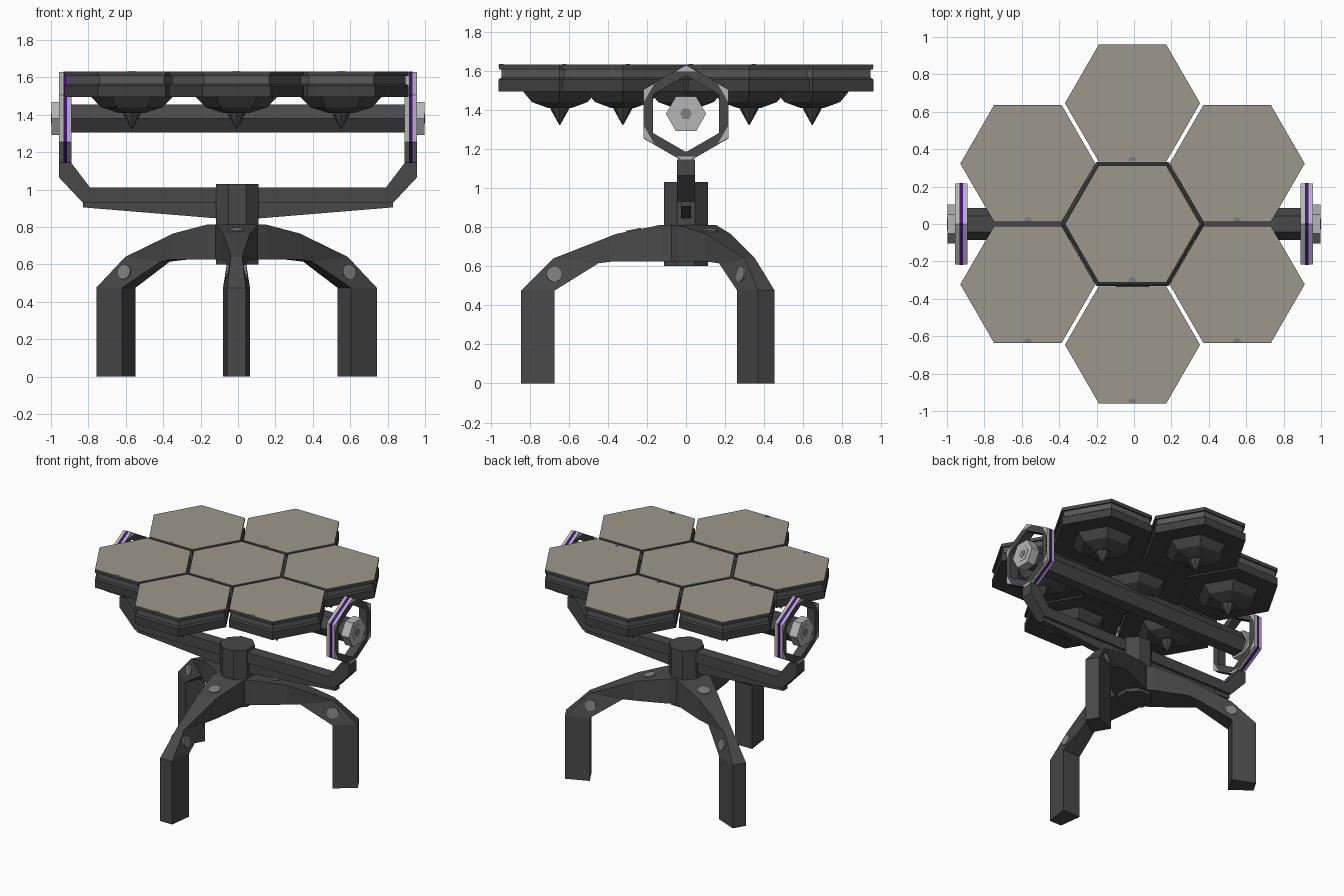
import bpy, bmesh, math
from mathutils import Vector, Matrix

if "Cube" in bpy.data.objects:
    bpy.data.objects.remove(bpy.data.objects["Cube"])

def mat(name, r, g, b):
    m = bpy.data.materials.new(name)
    m.diffuse_color = (r, g, b, 1)
    m.use_nodes = True
    m.node_tree.nodes["Principled BSDF"].inputs["Base Color"].default_value = m.diffuse_color
    return m

TAN = mat("tan panel", .335, .312, .258)
DARK = mat("dark grey frame", .065, .065, .065)
SLAB = mat("charcoal slab", .05, .05, .05)
BAND = mat("mid grey band", .10, .10, .10)
LIGHT = mat("light grey metal", .46, .46, .46)
BOLT = mat("bolt grey", .21, .21, .21)
PURPLE = mat("purple stripe", .07, .003, .25)

OX = -.008  # small sideways offset of the body

def loft(name, sections, material, wrap=False):
    """Skin equal-length point loops; cap the ends unless wrapped."""
    bm = bmesh.new()
    rows = [[bm.verts.new(p) for p in s] for s in sections]
    n = len(rows[0])
    pairs = list(zip(rows, rows[1:])) + ([(rows[-1], rows[0])] if wrap else [])
    for a, b in pairs:
        for i in range(n):
            j = (i + 1) % n
            bm.faces.new((a[i], a[j], b[j], b[i]))
    if not wrap:
        bm.faces.new(rows[0])
        bm.faces.new(rows[-1])
    bmesh.ops.remove_doubles(bm, verts=bm.verts, dist=1e-5)
    bmesh.ops.recalc_face_normals(bm, faces=bm.faces)
    me = bpy.data.meshes.new(name)
    bm.to_mesh(me)
    bm.free()
    me.materials.append(material)
    ob = bpy.data.objects.new(name, me)
    bpy.context.collection.objects.link(ob)
    return ob

def stack(name, n, turn, cx, cy, levels, material):
    """Regular n-gon layers along z: levels = [(z, radius), ...]."""
    return loft(name, [[(cx + r * math.cos(turn + 2 * math.pi * i / n),
                         cy + r * math.sin(turn + 2 * math.pi * i / n), z)
                        for i in range(n)] for z, r in levels], material)

def hex_yz(x, r, turn=0.0, zc=1.38, cut=0.0):
    """Hexagon in the yz plane, optionally with its corners cut off."""
    c = [Vector((x, r * math.cos(turn + k * math.pi / 3), zc + r * math.sin(turn + k * math.pi / 3)))
         for k in range(6)]
    if not cut:
        return c
    return [p for k in range(6) for p in (c[k].lerp(c[k - 1], cut), c[k].lerp(c[(k + 1) % 6], cut))]

def plate_xz(name, half, width, material):
    """Half profile in xz, mirrored over x = 0 and extruded along y."""
    pts = half + [(-x, z) for x, z in reversed(half)]
    return loft(name, [[(x, y, z) for x, z in pts] for y in (-width, width)], material)

# seven hexagonal panels with inset band, slab, pod and spike
centres = [(0, 0)] + [(.646 * math.cos(math.radians(30 + 60 * k)),
                       .646 * math.sin(math.radians(30 + 60 * k))) for k in range(6)]
for i, (cx, cy) in enumerate(centres):
    cx += OX
    slab_r = .384 if i == 0 else .361
    stack(f"panel_top_{i}", 6, 0, cx, cy, [(1.612, .359), (1.632, .359)], TAN)
    stack(f"panel_rim_{i}", 6, 0, cx, cy, [(1.606, .359), (1.629, .361)], DARK)
    # small half-round grey bolt at the front edge of each panel
    loft(f"panel_edge_bolt_{i}", [[(cx + .022 * math.cos(a * math.pi / 5),
                                    cy - .310 + .024 * math.sin(a * math.pi / 5), z)
                                   for a in range(6)] for z in (1.62, 1.634)], BOLT)
    stack(f"panel_band_{i}", 6, 0, cx, cy, [(1.55, .345), (1.61, .345)], BAND)
    stack(f"panel_slab_{i}", 6, 0, cx, cy, [(1.495, slab_r), (1.555, slab_r), (1.565, slab_r - .015)], SLAB)
    stack(f"panel_pod_{i}", 6, 0, cx, cy,
          [(1.50, .222), (1.44, .165), (1.41, .07)], DARK)
    stack(f"panel_spike_{i}", 8, 0, cx, cy, [(1.43, .048), (1.405, .048), (1.322, .002)], DARK)

# tilt axle with hexagonal end caps
loft("tilt_axle", [hex_yz(-.95, .085), hex_yz(.95, .085)], DARK)
for s, side in ((-1, "left"), (1, "right")):
    loft(f"axle_cap_{side}", [hex_yz(s * .93, .103), hex_yz(s * .996, .103)], LIGHT)
    loft(f"axle_cap_inset_{side}", [hex_yz(s * .99, .06), hex_yz(s * .998, .06)], LIGHT)
    loft(f"axle_cap_core_{side}", [hex_yz(s * .99, .03), hex_yz(s * 1.0, .03)], BOLT)

    # hexagonal side ring: light rim, dark face plates, purple stripe
    t = math.pi / 6
    a, b = s * .891, s * .9565
    loft(f"ring_rim_{side}", [hex_yz(a, .250, t), hex_yz(b, .250, t),
                              hex_yz(b, .205, t), hex_yz(a, .205, t)], LIGHT, wrap=True)
    loft(f"ring_lining_{side}", [hex_yz(a, .206, t), hex_yz(b, .206, t),
                                 hex_yz(b, .196, t), hex_yz(a, .196, t)], DARK, wrap=True)
    for x0, x1, where in ((a, s * .8895, "inner"), (b, s * .958, "outer")):
        loft(f"ring_{where}_plate_{side}",
             [hex_yz(x0, .247, t, cut=.24), hex_yz(x1, .247, t, cut=.24),
              hex_yz(x1, .196, t, cut=.02), hex_yz(x0, .196, t, cut=.02)], DARK, wrap=True)
    loft(f"ring_stripe_{side}", [hex_yz(s * .914, .252, t), hex_yz(s * .934, .252, t),
                                 hex_yz(s * .934, .24, t), hex_yz(s * .914, .24, t)], PURPLE, wrap=True)

# yoke arm with tapered rib below
plate_xz("yoke_arm", [(.83, .93), (.957, 1.065), (.957, 1.145), (.893, 1.145), (.79, 1.01)], .045, DARK)
plate_xz("yoke_rib", [(.10, .845), (.83, .905), (.83, .94)], .025, DARK)

# pivot column
stack("pivot_column", 8, math.pi / 8, OX / 2, 0, [(.60, .122), (1.03, .122)], DARK)

# three legs: (outer r, z), (inner r, z), outer and inner half width
profile = [((.837, 0), (.665, 0), .05, .072),
           ((.837, .475), (.665, .475), .05, .072),
           ((.67, .64), (.44, .615), .03, .05),
           ((.35, .765), (.36, .625), .072, .085),
           ((.12, .812), (.12, .625), .115, .115),
           ((0, .812), (0, .625), .115, .115)]

def disc(name, centre, normal, place):
    """Flat round bolt head lying on a leg face."""
    n = normal.normalized()
    u = n.orthogonal().normalized()
    v = n.cross(u)
    loops = [[place @ (centre + n * h + .041 * (u * math.cos(k * math.pi / 6) + v * math.sin(k * math.pi / 6)))
              for k in range(12)] for h in (-.014, .006)]
    loft(name, loops, BOLT)

for name, angle in (("front", -90), ("right", 30), ("left", 150)):
    place = Matrix.Translation((OX, -.008, 0)) @ Matrix.Rotation(math.radians(angle), 4, 'Z')
    loft(f"{name}_leg", [[place @ Vector((o[0], -wo, o[1])), place @ Vector((o[0], wo, o[1])),
                          place @ Vector((i[0], wi, i[1])), place @ Vector((i[0], -wi, i[1]))]
                         for o, i, wo, wi in profile], DARK)
    # bolts on both knee sides and on the sloping top
    for s in (-1, 1):
        disc(f"{name}_knee_bolt_{s}", Vector((.665, s * .0505, .56)), Vector((.02, s, .17)), place)
    disc(f"{name}_top_bolt", Vector((.26, 0, .783)), Vector((.2, 0, 1)), place)
